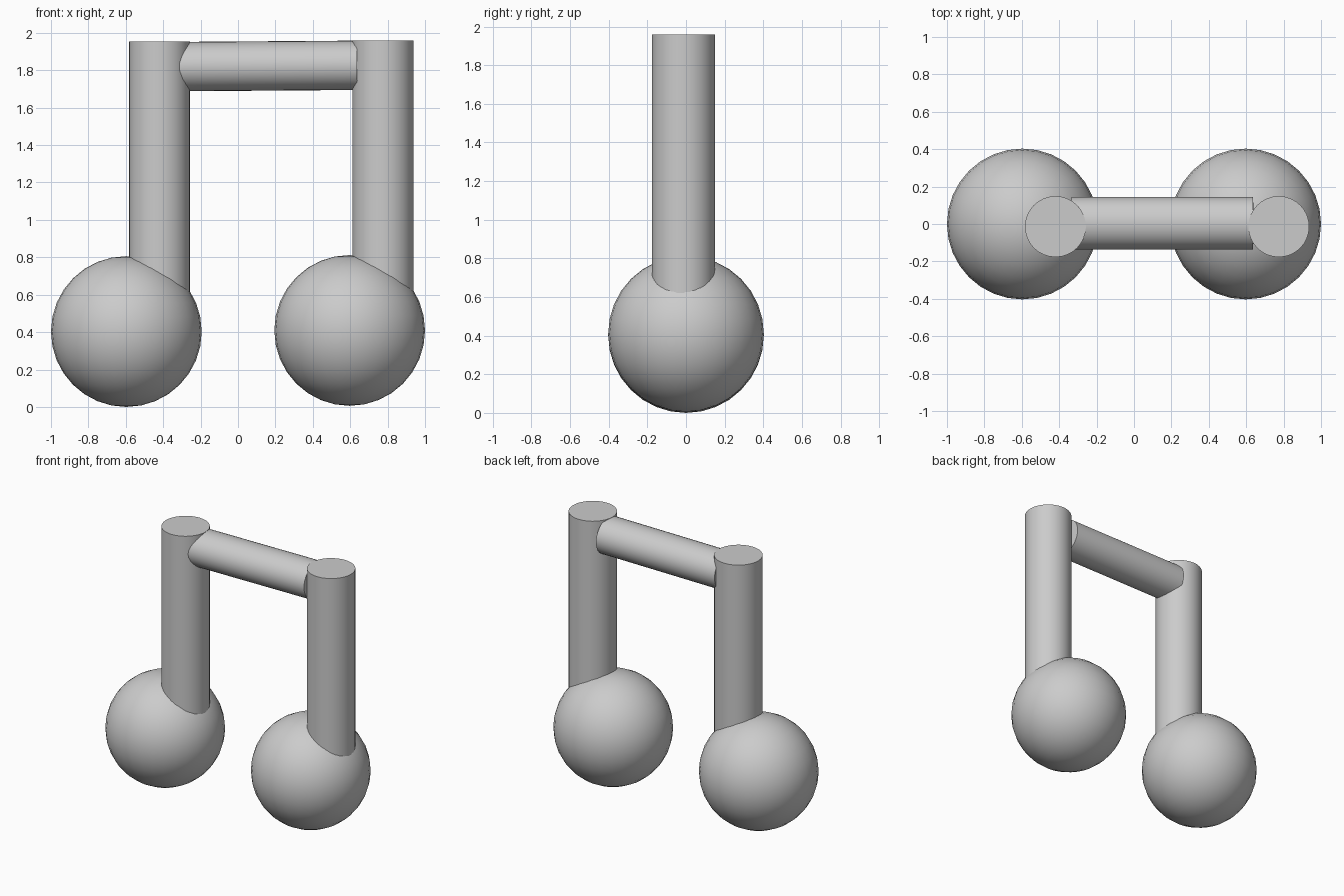
import bpy
from math import pi, radians, atan2

if "Cube" in bpy.data.objects:
    bpy.data.objects.remove(bpy.data.objects["Cube"])


def finish(name):
    ob = bpy.context.object
    ob.name = name
    bpy.ops.object.transform_apply(location=False, rotation=True, scale=True)
    bpy.ops.object.shade_smooth_by_angle(angle=radians(40))
    return ob


def note(side, x, lift):
    # Round note head resting on the ground
    bpy.ops.mesh.primitive_uv_sphere_add(segments=32, ring_count=16, radius=0.403,
                                         location=(x, 0, 0.403 + lift))
    finish(side + "_note_head")
    # Upright stem, sunk into the right half of the head
    bottom, top = 0.42 + lift, 1.953 + lift
    bpy.ops.mesh.primitive_cylinder_add(vertices=32, radius=0.163, depth=top - bottom,
                                        location=(x + 0.177, -0.014, (top + bottom) / 2))
    finish(side + "_stem")


note("left", -0.597, 0.0)
note("right", 0.597, 0.006)

# Crossbar joining the stem tops, slightly flattened and tilted
x0, x1 = -0.335, 0.637
bpy.ops.mesh.primitive_cylinder_add(vertices=32, radius=1, depth=x1 - x0,
                                    location=((x0 + x1) / 2, 0.004, 1.823),
                                    rotation=(0, pi / 2 - atan2(0.007, 0.97), 0))
bpy.context.object.scale = (0.132, 0.141, 1)
finish("crossbar")
